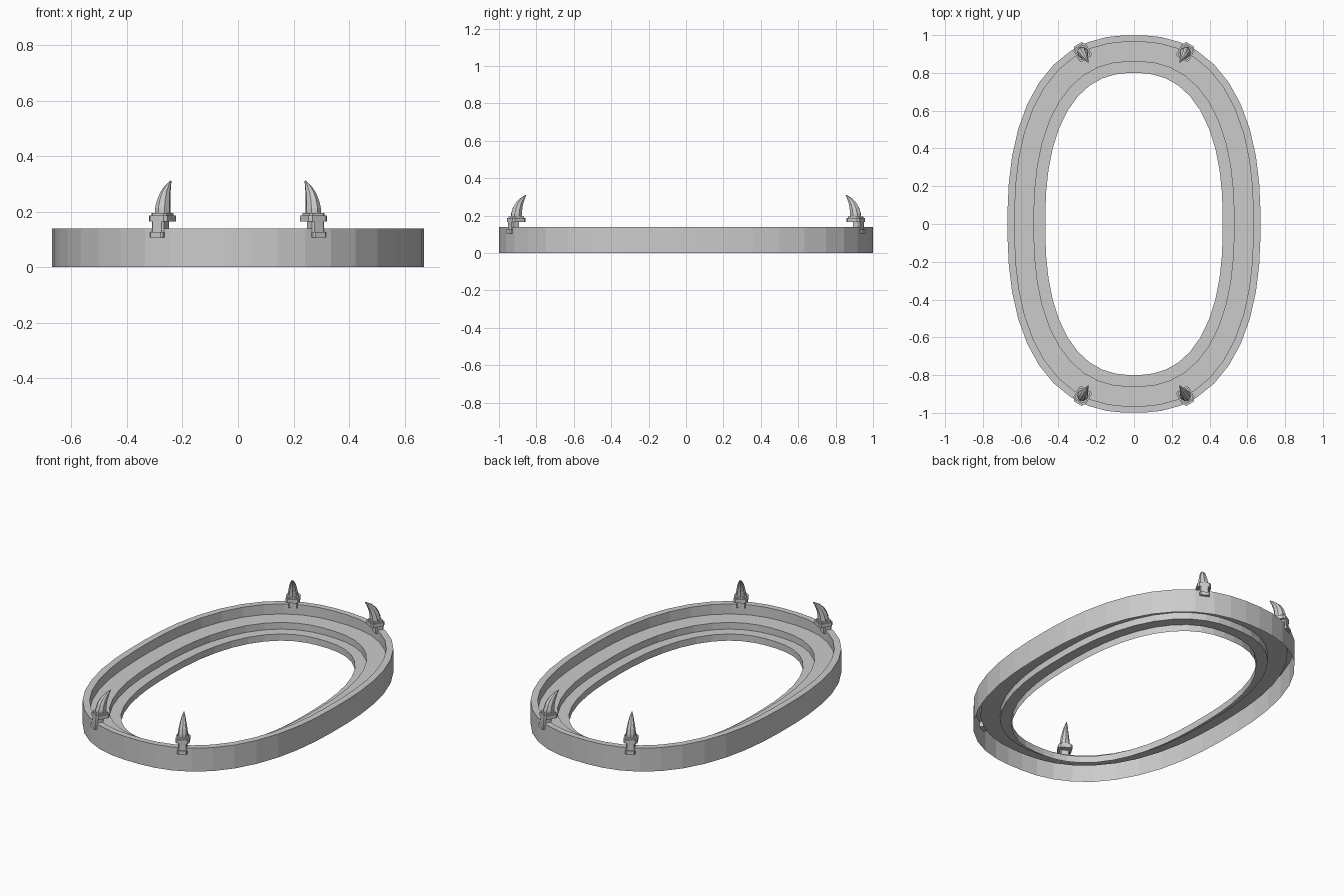
import bpy, bmesh, math
from mathutils import Vector

if "Cube" in bpy.data.objects:
    bpy.data.objects.remove(bpy.data.objects["Cube"])

SEG, POW = 44, 2.4


def new_object(name, bm):
    bmesh.ops.recalc_face_normals(bm, faces=bm.faces)
    me = bpy.data.meshes.new(name)
    bm.to_mesh(me)
    bm.free()
    ob = bpy.data.objects.new(name, me)
    bpy.context.collection.objects.link(ob)
    return ob


def oval(a, b, z):
    """Points of a full, slightly squared oval."""
    pts = []
    for i in range(SEG):
        t = 2 * math.pi * (i + 0.5) / SEG
        c, s = math.cos(t), math.sin(t)
        k = (abs(c) ** POW + abs(s) ** POW) ** (-1 / POW)
        pts.append(Vector((a * c * k, b * s * k, z)))
    return pts


def loft(bm, rings):
    rows = [[bm.verts.new(p) for p in ring] for ring in rings]
    n = len(rows[0])
    for r0, r1 in zip(rows, rows[1:]):
        for i in range(n):
            j = (i + 1) % n
            bm.faces.new((r0[i], r0[j], r1[j], r1[i]))
    return rows


# Stepped oval basin border: outer wall, rim, shelf, lower lip (open underneath)
profile = [(0.67, 1.0, 0), (0.67, 1.0, 0.14), (0.632, 0.965, 0.14),
           (0.632, 0.965, 0.08), (0.53, 0.86, 0.08), (0.53, 0.86, 0.04),
           (0.47, 0.80, 0.04), (0.47, 0.80, 0)]
bm = bmesh.new()
loft(bm, [oval(*p) for p in profile])
border = new_object("stepped_oval_border", bm)


# Horn posts in a local frame: inward direction u, sideways v
def block(bm, place, cu, hu, hv, z0, z1, cut):
    """Eight-sided block with clipped corners."""
    outline = [(hu, hv - cut), (hu - cut, hv), (cut - hu, hv), (-hu, hv - cut),
               (-hu, cut - hv), (cut - hu, -hv), (hu - cut, -hv), (hu, cut - hv)]
    rows = loft(bm, [[place(cu + a, b, z) for a, b in outline] for z in (z0, z1)])
    for r in rows:
        bm.faces.new(r)


def horn(bm, place):
    # offset inward, half depth, half width, height
    sections = [(0, 0.031, 0.028, 0.18), (0.002, 0.031, 0.028, 0.205),
                (0.008, 0.027, 0.024, 0.235), (0.020, 0.021, 0.018, 0.265),
                (0.038, 0.013, 0.011, 0.29), (0.060, 0.003, 0.002, 0.311)]
    rings = []
    for off, ru, rv, z in sections:
        ring = []
        for i in range(8):
            t = math.tau * i / 8
            a, b = ru * math.cos(t), rv * math.sin(t)
            ring.append(place(off + a, b, z - 0.3 * a))
        rings.append(ring)
    rows = loft(bm, rings)
    bm.faces.new(rows[0])
    bm.faces.new(rows[-1])


for sx in (-1, 1):
    for sy in (-1, 1):
        base = Vector((0.272 * sx, 0.908 * sy, 0))
        u = Vector((-0.50 * sx, -0.866 * sy, 0))
        v = Vector((-u.y, u.x, 0))

        def place(a, b, z):
            return base + u * a + v * b + Vector((0, 0, z))

        tag = ("back" if sy > 0 else "front") + ("_right" if sx > 0 else "_left")
        # Clamp: foot through the wall, stem and collar
        bm = bmesh.new()
        block(bm, place, -0.028, 0.022, 0.027, 0.106, 0.126, 0.006)
        block(bm, place, -0.016, 0.024, 0.025, 0.12, 0.17, 0.006)
        block(bm, place, 0, 0.040, 0.038, 0.165, 0.187, 0.010)
        block(bm, place, 0, 0.034, 0.031, 0.185, 0.196, 0.008)
        new_object("horn_clamp_" + tag, bm)
        # Curved horn
        bm = bmesh.new()
        horn(bm, place)
        new_object("horn_" + tag, bm)
